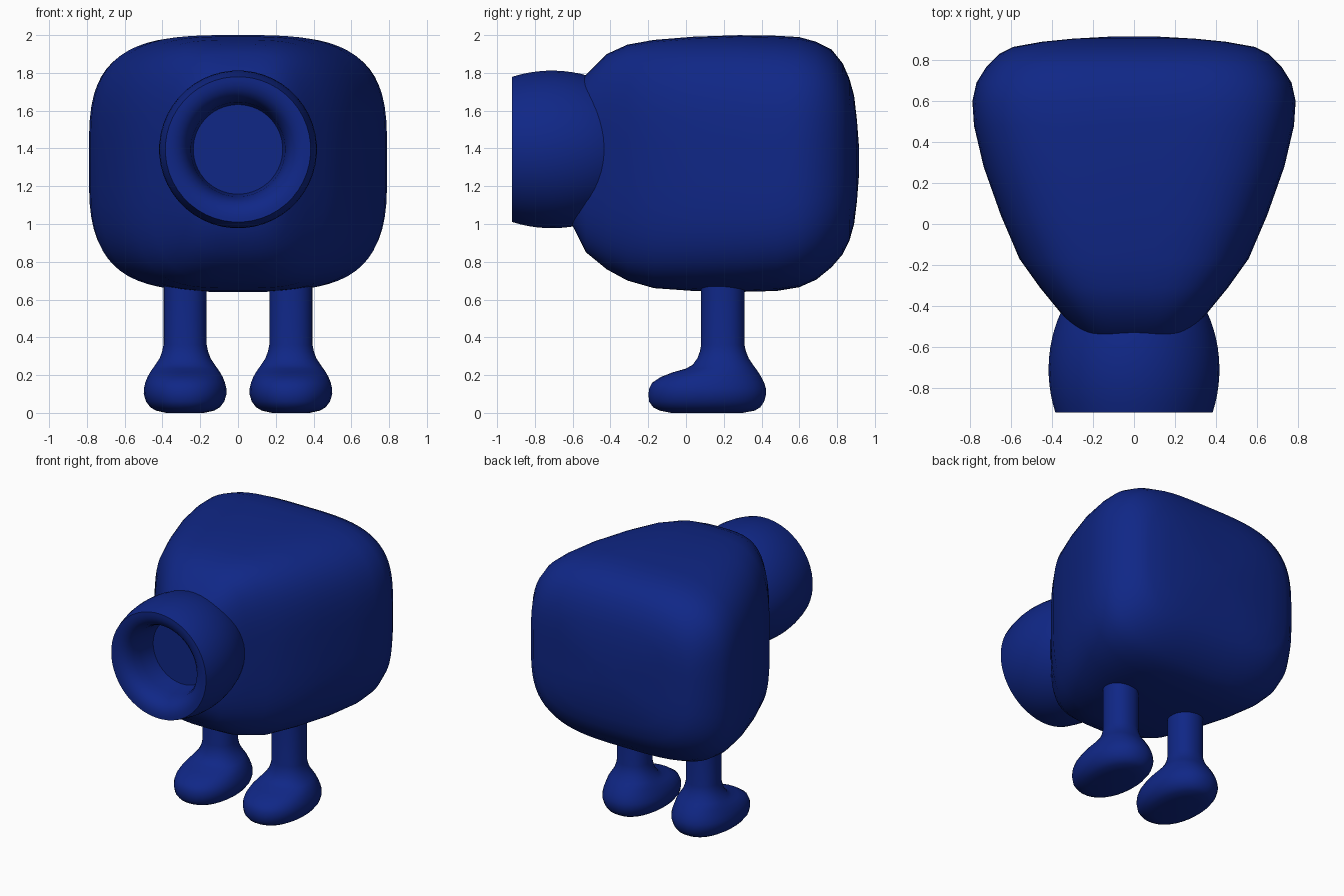
import bpy, bmesh, math

blue = bpy.data.materials.new("deep_blue")
blue.diffuse_color = (0.005, 0.02, 0.24, 1)


def loft(name, rings, smooth_angle=40):
    """Skin a list of equal-length closed rings and cap both ends."""
    bm = bmesh.new()
    rows = [[bm.verts.new(p) for p in ring] for ring in rings]
    n = len(rows[0])
    for a, b in zip(rows, rows[1:]):
        for i in range(n):
            j = (i + 1) % n
            bm.faces.new((a[i], a[j], b[j], b[i]))
    bm.faces.new(rows[0])
    bm.faces.new(rows[-1])
    bmesh.ops.recalc_face_normals(bm, faces=bm.faces)
    mesh = bpy.data.meshes.new(name)
    bm.to_mesh(mesh)
    bm.free()
    mesh.materials.append(blue)
    ob = bpy.data.objects.new(name, mesh)
    bpy.context.collection.objects.link(ob)
    bpy.ops.object.select_all(action='DESELECT')
    bpy.context.view_layer.objects.active = ob
    ob.select_set(True)
    bpy.ops.object.shade_smooth_by_angle(angle=math.radians(smooth_angle))
    return ob


def oval(count, power=2):
    """Unit superellipse points."""
    pts = []
    for i in range(count):
        t = 2 * math.pi * (i + 0.5) / count
        c, s = math.cos(t), math.sin(t)
        pts.append((math.copysign(abs(c) ** (2 / power), c),
                    math.copysign(abs(s) ** (2 / power), s)))
    return pts


# Body: rounded-square sections along y (y, half width, bottom, top)
sections = [
    (-0.64, 0.10, 1.20, 1.50), (-0.60, 0.20, 0.99, 1.68), (-0.53, 0.28, 0.85, 1.79),
    (-0.42, 0.37, 0.76, 1.90), (-0.31, 0.46, 0.70, 1.95), (-0.17, 0.56, 0.66, 1.975),
    (0.04, 0.65, 0.645, 1.992), (0.28, 0.735, 0.64, 2.0), (0.48, 0.782, 0.645, 1.997),
    (0.60, 0.79, 0.665, 1.99), (0.69, 0.77, 0.705, 1.965), (0.77, 0.72, 0.77, 1.925),
    (0.83, 0.66, 0.84, 1.85), (0.865, 0.59, 0.91, 1.77), (0.89, 0.45, 1.0, 1.68),
    (0.905, 0.30, 1.12, 1.55), (0.915, 0.12, 1.25, 1.42),
]
loft("body", [[(w * c, y, (lo + hi) / 2 + (hi - lo) / 2 * s) for c, s in oval(64, 3.5)]
              for y, w, lo, hi in sections], 60)

# Snout: truncated egg with a rolled lip and a hollow bore (y, radius)
profile = []
for k in range(17):
    y = -0.20 - 0.72 * k / 16
    profile.append((y, 0.418 * math.sqrt(1 - ((y + 0.71) / 0.54) ** 2)))
profile += [(-0.92, 0.365), (-0.917, 0.34), (-0.905, 0.31), (-0.88, 0.282),
            (-0.84, 0.262), (-0.78, 0.25), (-0.645, 0.237)]
loft("snout", [[(r * c, y, 1.395 + r * s) for c, s in oval(48)] for y, r in profile])

# Legs with feet: stacked ovals (z, half width, front y, back y)
leg = [
    (0.76, 0.115, 0.08, 0.31), (0.36, 0.115, 0.08, 0.31), (0.325, 0.122, 0.073, 0.318),
    (0.29, 0.135, 0.06, 0.332), (0.255, 0.158, 0.035, 0.355), (0.235, 0.172, 0.0, 0.37),
    (0.215, 0.186, -0.07, 0.384), (0.19, 0.2, -0.135, 0.4), (0.16, 0.212, -0.18, 0.415),
    (0.13, 0.219, -0.196, 0.424), (0.10, 0.22, -0.2, 0.426), (0.06, 0.208, -0.197, 0.415),
    (0.03, 0.185, -0.175, 0.395), (0.012, 0.155, -0.14, 0.365), (0.0, 0.10, -0.08, 0.30),
]
for side, x in (("left", -0.28), ("right", 0.28)):
    loft(side + "_leg", [[(x + w * c, (f + b) / 2 + (b - f) / 2 * s, z)
                          for c, s in oval(32, 2.2)] for z, w, f, b in leg], 70)
